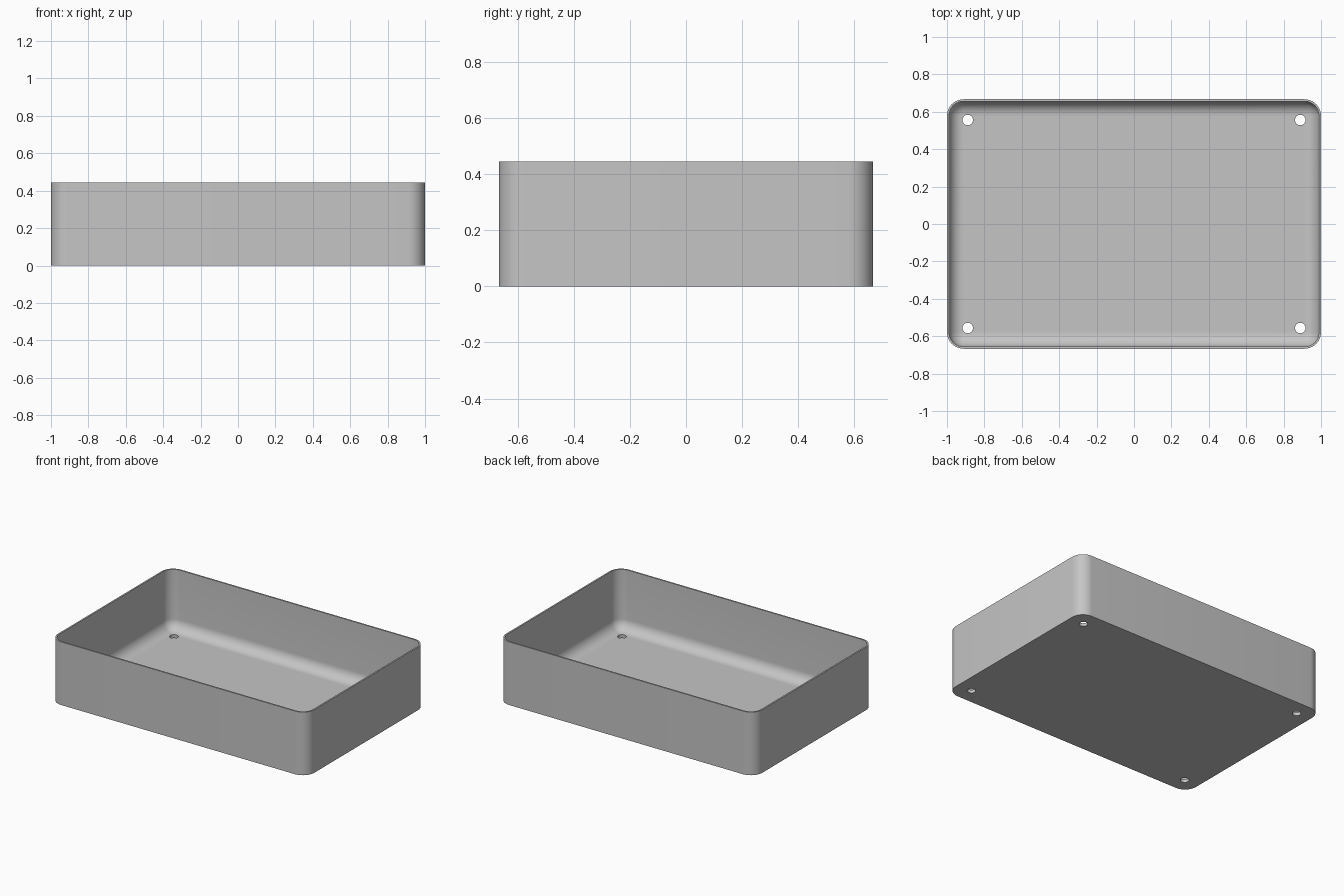
import bpy
import bmesh
from math import sin, cos, pi

HALF_X, HALF_Y, HEIGHT = 1.0, 0.667, 0.445
CORNER = 0.089          # outer corner radius
WALL, FLOOR = 0.011, 0.022
FILLET = 0.076          # rounding between wall and floor
HOLE_RADIUS, HOLE_X, HOLE_Y = 0.028, 0.889, 0.556
ARC = 10                # steps per rounded corner

default = bpy.data.objects.get("Cube")
if default:
    bpy.data.objects.remove(default, do_unlink=True)

grey = bpy.data.materials.new("light_grey")
grey.use_nodes = True
colour = (0.56, 0.56, 0.56, 1)
grey.diffuse_color = colour
grey.node_tree.nodes["Principled BSDF"].inputs["Base Color"].default_value = colour


def rounded_ring(bm, inset, z):
    """Rounded rectangle of vertices, moved inward by inset."""
    radius = CORNER - inset
    ring = []
    for quarter, (sx, sy) in enumerate([(1, 1), (-1, 1), (-1, -1), (1, -1)]):
        for i in range(ARC + 1):
            a = (quarter + i / ARC) * pi / 2
            ring.append(bm.verts.new((sx * (HALF_X - CORNER) + radius * cos(a),
                                      sy * (HALF_Y - CORNER) + radius * sin(a), z)))
    return ring


# Tray shell: outer wall, rim, inner wall, then the fillet down to the floor
profile = [(0, 0), (0, HEIGHT), (WALL, HEIGHT)]
for i in range(ARC + 1):
    a = i / ARC * pi / 2
    profile.append((WALL + FILLET * (1 - cos(a)), FLOOR + FILLET * (1 - sin(a))))

bm = bmesh.new()
rings = [rounded_ring(bm, inset, z) for inset, z in profile]
for low, high in zip(rings, rings[1:]):
    for i in range(len(low)):
        j = (i + 1) % len(low)
        bm.faces.new((low[i], low[j], high[j], high[i]))
bm.faces.new(reversed(rings[0]))
bm.faces.new(rings[-1])
bmesh.ops.recalc_face_normals(bm, faces=bm.faces)
mesh = bpy.data.meshes.new("tray")
bm.to_mesh(mesh)
bm.free()
mesh.materials.append(grey)
tray = bpy.data.objects.new("tray", mesh)
bpy.context.collection.objects.link(tray)

# Four round holes through the floor
cutters = []
for sx in (-1, 1):
    for sy in (-1, 1):
        bpy.ops.mesh.primitive_cylinder_add(vertices=24, radius=HOLE_RADIUS, depth=0.2,
                                            location=(sx * HOLE_X, sy * HOLE_Y, 0))
        cutter = bpy.context.object
        cutter.name = "hole_cutter"
        cutter.hide_render = True
        cutter.data.materials.append(grey)
        cutters.append(cutter)
        cut = tray.modifiers.new("hole", "BOOLEAN")
        cut.operation, cut.solver, cut.object = "DIFFERENCE", "EXACT", cutter

bpy.ops.object.select_all(action="DESELECT")
tray.select_set(True)
bpy.context.view_layer.objects.active = tray
for name in [m.name for m in tray.modifiers]:
    bpy.ops.object.modifier_apply(modifier=name)
for cutter in cutters:
    bpy.data.objects.remove(cutter, do_unlink=True)

bpy.ops.object.shade_smooth_by_angle(angle=pi / 6)
